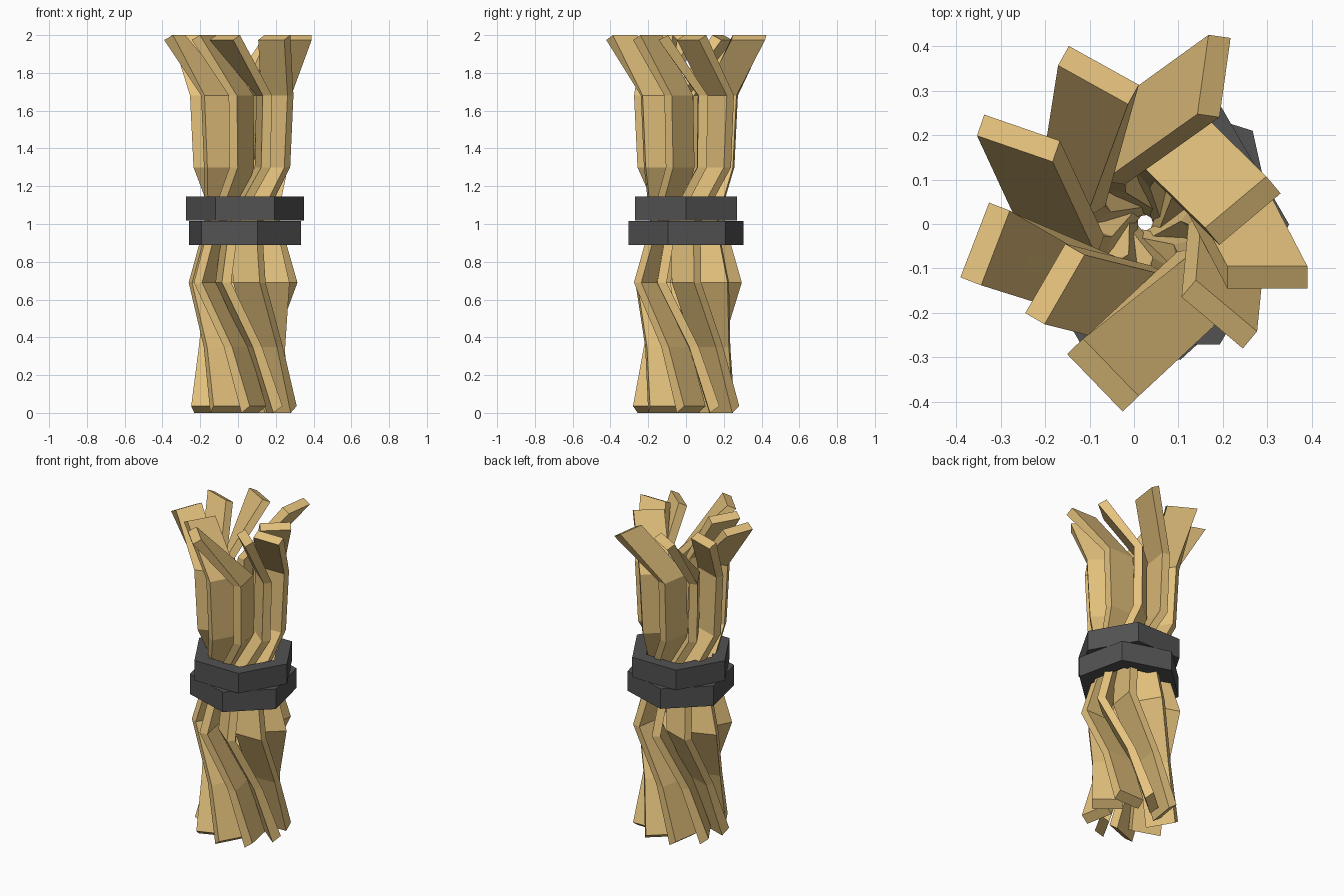
import bpy, bmesh, math
from mathutils import Vector

cube = bpy.data.objects.get("Cube")
if cube:
    bpy.data.objects.remove(cube)


def material(name, color):
    m = bpy.data.materials.new(name)
    m.use_nodes = True
    m.diffuse_color = (*color, 1)
    m.node_tree.nodes["Principled BSDF"].inputs["Base Color"].default_value = (*color, 1)
    return m


straw = material("straw tan", (0.78, 0.54, 0.205))
band_grey = material("band grey", (0.085, 0.085, 0.085))


def make_object(name, bm, mat):
    bmesh.ops.recalc_face_normals(bm, faces=bm.faces)
    mesh = bpy.data.meshes.new(name)
    bm.to_mesh(mesh)
    bm.free()
    mesh.materials.append(mat)
    obj = bpy.data.objects.new(name, mesh)
    bpy.context.collection.objects.link(obj)
    return obj


def axes(deg):
    a = math.radians(deg)
    out = Vector((math.cos(a), math.sin(a), 0))
    return out, Vector((-out.y, out.x, 0))


HALF_W, HALF_T = 0.09, 0.025
CENTRE = Vector((0.025, 0.003, 0))

# Shared strand path: height, distance outward, sideways offset, edge tilt
PATH = [(0.018, 0.14, 0.145, 0.018), (0.35, 0.135, 0.035, 0),
        (0.69, 0.155, -0.135, 0), (1.0, 0.085, -0.08, 0),
        (1.3, 0.15, 0.078, 0), (1.68, 0.168, 0.083, 0)]

# Splayed tip of each strand: x, y, direction of the wide side
TIPS = [(0.30, -0.12, 0), (0.245, 0.03, 40), (0.18, 0.333, 82),
        (-0.08, 0.335, 151), (-0.26, 0.193, 161), (-0.335, -0.045, 249),
        (-0.178, -0.135, 240), (-0.07, -0.34, 314), (0.192, -0.203, 320)]


def section(bm, centre, out, side, tilt):
    up = Vector((0, 0, tilt))
    return [bm.verts.new(centre + out * (HALF_W * i) + (side * HALF_T + up) * j)
            for i, j in ((-1, -1), (1, -1), (1, 1), (-1, 1))]


# Bent flat strands arranged as a pinwheel
for k, (tx, ty, tip_angle) in enumerate(TIPS):
    bm = bmesh.new()
    out, side = axes(40 * k + 1)
    loops = [section(bm, CENTRE + out * r + side * t + Vector((0, 0, z)), out, side, tilt)
             for z, r, t, tilt in PATH]
    out, side = axes(tip_angle)
    loops.append(section(bm, Vector((tx, ty, 1.987)), out, side, 0.013))
    for a, b in zip(loops, loops[1:]):
        for i in range(4):
            j = (i + 1) % 4
            bm.faces.new((a[i], a[j], b[j], b[i]))
    bm.faces.new(loops[0])
    bm.faces.new(loops[-1])
    make_object(f"strand_{k + 1}", bm, straw)


# Hollow six-sided binding bands
def band(name, bottom, top, turn):
    bm = bmesh.new()
    rings = []
    for radius, z in ((0.312, bottom), (0.312, top), (0.22, top), (0.22, bottom)):
        rings.append([bm.verts.new(axes(turn + 60 * i)[0] * radius + Vector((0.037, -0.001, z)))
                      for i in range(6)])
    for n in range(4):
        a, b = rings[n], rings[(n + 1) % 4]
        for i in range(6):
            j = (i + 1) % 6
            bm.faces.new((a[i], a[j], b[j], b[i]))
    make_object(name, bm, band_grey)


band("upper_band", 1.018, 1.146, 0)
band("lower_band", 0.888, 1.016, 42.5)
